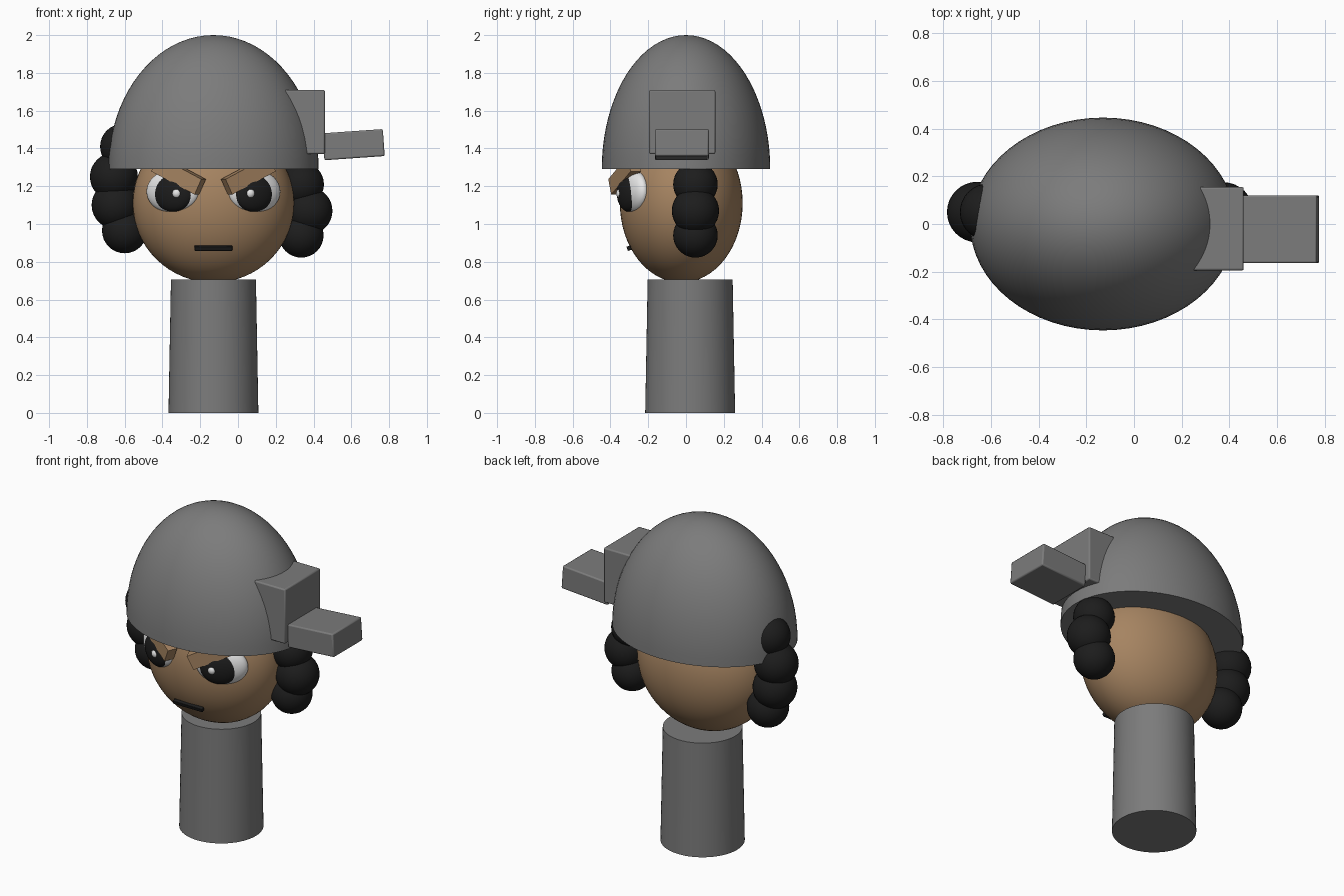
import bpy, bmesh, math
from mathutils import Matrix

if "Cube" in bpy.data.objects:
    bpy.data.objects.remove(bpy.data.objects["Cube"])


def material(name, rgb):
    m = bpy.data.materials.new(name)
    m.diffuse_color = (*rgb, 1)
    m.use_nodes = True
    m.node_tree.nodes["Principled BSDF"].inputs["Base Color"].default_value = m.diffuse_color
    return m


GREY = material("grey", (0.2, 0.2, 0.2))
SKIN = material("skin_tan", (0.38, 0.23, 0.12))
BLACK = material("black", (0.012, 0.012, 0.012))
WHITE = material("white", (0.8, 0.8, 0.8))
CX = -0.13  # centre line of the head


def finish(obj, name, mat, smooth=True):
    obj.name = name
    obj.data.materials.append(mat)
    if smooth:
        bpy.ops.object.shade_smooth_by_angle(angle=math.radians(35))
    return obj


def ellipsoid(name, loc, radii, mat, rot=(0, 0, 0), seg=48, rings=24):
    bpy.ops.mesh.primitive_uv_sphere_add(segments=seg, ring_count=rings, location=loc, rotation=rot)
    obj = bpy.context.object
    obj.scale = radii
    return finish(obj, name, mat)


def box(name, loc, size, mat, rot=(0, 0, 0), bevel=0.008):
    bpy.ops.mesh.primitive_cube_add(size=1, location=loc, rotation=rot)
    obj = bpy.context.object
    obj.data.transform(Matrix.Diagonal((*size, 1)))
    if bevel:
        mod = obj.modifiers.new("soft_edges", 'BEVEL')
        mod.width, mod.segments = bevel, 2
    return finish(obj, name, mat)


# Neck: slightly tapered post
bpy.ops.mesh.primitive_cone_add(vertices=64, radius1=0.238, radius2=0.225, depth=0.705,
                                location=(CX, 0.022, 0.3525))
finish(bpy.context.object, "neck", GREY)

# Head
ellipsoid("head", (CX, -0.025, 1.11), (0.427, 0.325, 0.42), SKIN, seg=64, rings=32)

# Helmet: upper half of an ellipsoid with a flat closed underside
bpy.ops.mesh.primitive_uv_sphere_add(segments=64, ring_count=40)
helmet = bpy.context.object
bm = bmesh.new()
bm.from_mesh(helmet.data)
cut = bmesh.ops.bisect_plane(bm, geom=bm.verts[:] + bm.edges[:] + bm.faces[:],
                             plane_co=(0, 0, 0), plane_no=(0, 0, 1), clear_inner=True)
bmesh.ops.holes_fill(bm, edges=[e for e in bm.edges if e.is_boundary], sides=0)
bm.to_mesh(helmet.data)
bm.free()
helmet.data.transform(Matrix.Translation((CX, 0, 1.29)) @ Matrix.Diagonal((0.557, 0.446, 0.71, 1)))
finish(helmet, "helmet", GREY)

# Mount block and arm on the side of the helmet
box("helmet_mount", (0.305, -0.02, 1.54), (0.31, 0.35, 0.34), GREY)
box("helmet_arm", (0.612, -0.022, 1.42), (0.32, 0.285, 0.143), GREY, rot=(0, math.radians(-4), 0))

# Hair curls hanging on both sides
curls = {
    "left": [(-0.60, 0.965, 0.12), (-0.648, 1.10, 0.127), (-0.657, 1.25, 0.127), (-0.61, 1.41, 0.12)],
    "right": [(0.335, 0.94, 0.118), (0.375, 1.07, 0.125), (0.337, 1.21, 0.118)],
}
for side, balls in curls.items():
    for i, (x, z, r) in enumerate(balls):
        ellipsoid(f"hair_{side}_{i + 1}", (x, 0.05, z), (r, r, r), BLACK, seg=32, rings=16)

# Eyes and brows, mirrored about the head centre
for side, s in (("left", -1), ("right", 1)):
    yaw = s * math.radians(24)
    ellipsoid(f"eye_{side}", (CX + s * 0.215, -0.278, 1.172), (0.15, 0.06, 0.115), WHITE, (0, 0, yaw))
    ellipsoid(f"pupil_{side}", (CX + s * 0.214, -0.303, 1.165), (0.113, 0.048, 0.1), BLACK, (0, 0, yaw))
    ellipsoid(f"eye_glint_{side}", (CX + s * 0.194, -0.350, 1.162), (0.025, 0.02, 0.025), WHITE,
              seg=16, rings=10)
    box(f"brow_{side}", (CX + s * 0.185, -0.325, 1.258), (0.28, 0.06, 0.09), SKIN,
        (0, -s * math.radians(26), yaw), bevel=0)

# Mouth
box("mouth", (CX, -0.301, 0.872), (0.2, 0.022, 0.024), BLACK, (math.radians(20), 0, 0), bevel=0.003)
